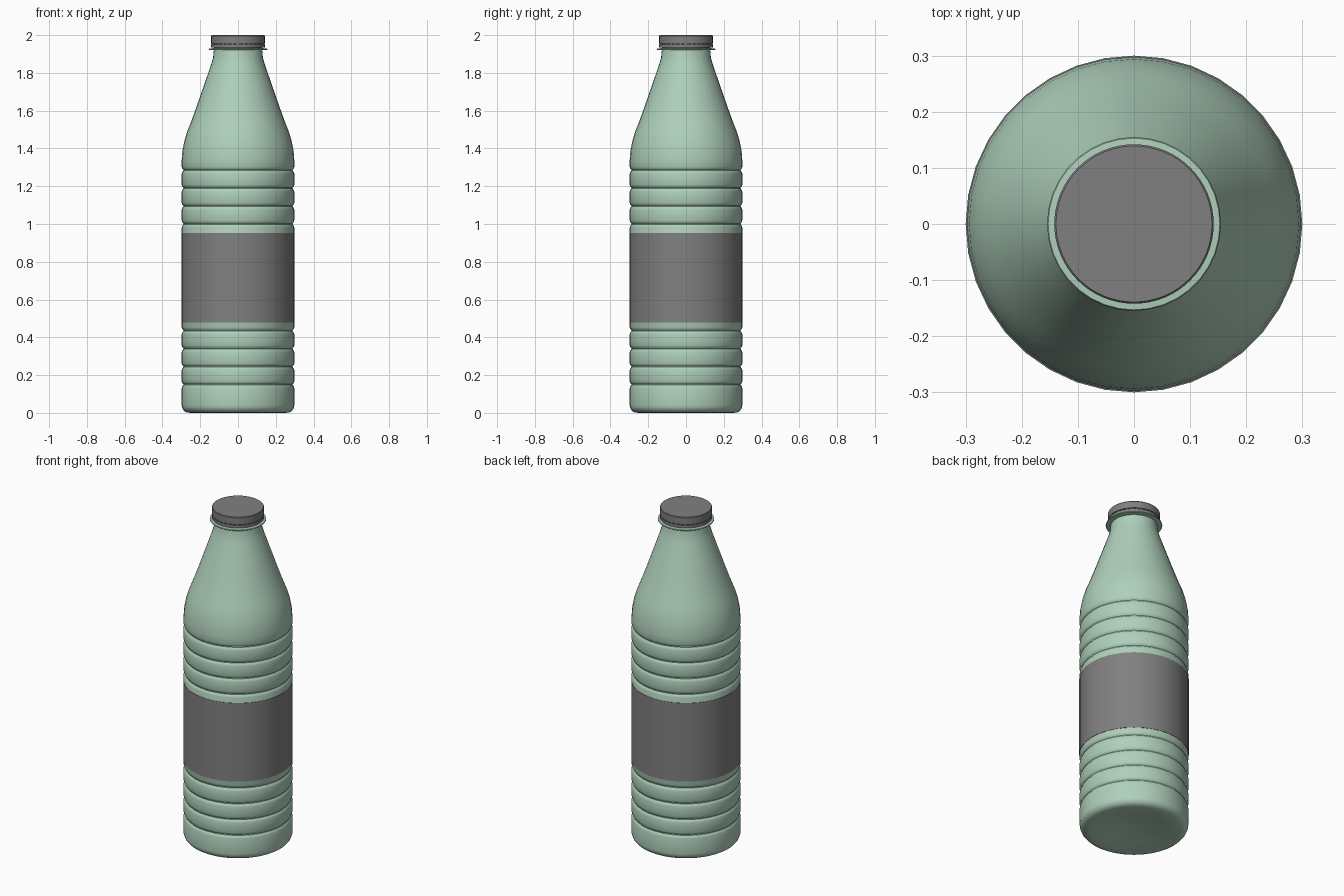
import bpy
import math

cube = bpy.data.objects.get("Cube")
if cube:
    bpy.data.objects.remove(cube, do_unlink=True)


def material(name, colour):
    mat = bpy.data.materials.new(name)
    mat.use_nodes = True
    mat.diffuse_color = (*colour, 1)
    mat.node_tree.nodes["Principled BSDF"].inputs["Base Color"].default_value = (*colour, 1)
    return mat


def lathe(name, profile, sides, mat, angle=35):
    """Revolve (radius, height) points around z; zero radius closes an end."""
    verts, rings, faces = [], [], []
    for r, z in profile:
        count = 1 if r == 0 else sides
        rings.append(list(range(len(verts), len(verts) + count)))
        for i in range(count):
            a = math.tau * i / sides
            verts.append((r * math.cos(a), r * math.sin(a), z))
    for low, high in zip(rings, rings[1:]):
        for i in range(sides):
            j = (i + 1) % sides
            if len(low) == 1:
                faces.append((low[0], high[j], high[i]))
            elif len(high) == 1:
                faces.append((low[i], low[j], high[0]))
            else:
                faces.append((low[i], low[j], high[j], high[i]))
    mesh = bpy.data.meshes.new(name)
    mesh.from_pydata(verts, [], faces)
    mesh.materials.append(mat)
    obj = bpy.data.objects.new(name, mesh)
    bpy.context.collection.objects.link(obj)
    bpy.ops.object.select_all(action='DESELECT')
    obj.select_set(True)
    bpy.context.view_layer.objects.active = obj
    bpy.ops.object.shade_smooth_by_angle(angle=math.radians(angle))
    return obj


green = material("pale green plastic", (0.43, 0.63, 0.50))
grey = material("dark grey", (0.216, 0.216, 0.216))

# Bottle base: dimpled underside and rounded rim
R = 0.298
profile = [(0, 0.03), (0.08, 0.025), (0.16, 0.01), (0.22, 0.001), (0.25, 0)]
profile += [(0.258 + 0.04 * math.sin(t), 0.04 - 0.04 * math.cos(t))
            for t in (math.radians(d) for d in (20, 40, 60, 75, 90))]

# Grooves between the ribs, below and above the label
for z in (0.15, 0.245, 0.34, 0.435, 1.0, 1.095, 1.19, 1.285):
    profile += [(R, z - 0.018), (R - 0.003, z - 0.009), (R - 0.009, z - 0.002),
                (R - 0.009, z + 0.002), (R - 0.003, z + 0.009), (R, z + 0.018)]

# Shoulder, neck and support flange
profile += [(R, 1.34), (0.294, 1.39), (0.284, 1.44), (0.269, 1.49), (0.249, 1.54),
            (0.22, 1.62), (0.18, 1.735), (0.142, 1.845), (0.132, 1.88), (0.128, 1.92),
            (0.153, 1.922), (0.155, 1.925), (0.153, 1.929), (0.128, 1.931),
            (0.128, 1.975), (0, 1.975)]
lathe("bottle_body", profile, 36, green)

# Wrapped label
lathe("label", [(R - 0.004, 0.478), (0.3, 0.478), (0.3, 0.952), (R - 0.004, 0.952)], 36, grey)

# Screw cap and its tamper band
lathe("cap", [(0.125, 1.956), (0.142, 1.956), (0.142, 1.996), (0.139, 2.0), (0, 2.0)], 64, grey)
lathe("tamper_band", [(0.125, 1.934), (0.142, 1.934), (0.142, 1.95), (0.125, 1.95)], 64, grey)
lathe("band_core", [(0.134, 1.949), (0.134, 1.957)], 64, grey)

# Small bridges joining the band to the cap
for i in range(32):
    a = math.tau * i / 32
    bpy.ops.mesh.primitive_cube_add(size=1, location=(0.137 * math.cos(a), 0.137 * math.sin(a), 1.953),
                                    rotation=(0, 0, a))
    bridge = bpy.context.object
    bridge.name = "band_bridge"
    bridge.scale = (0.008, 0.008, 0.008)
    bridge.data.materials.append(grey)
